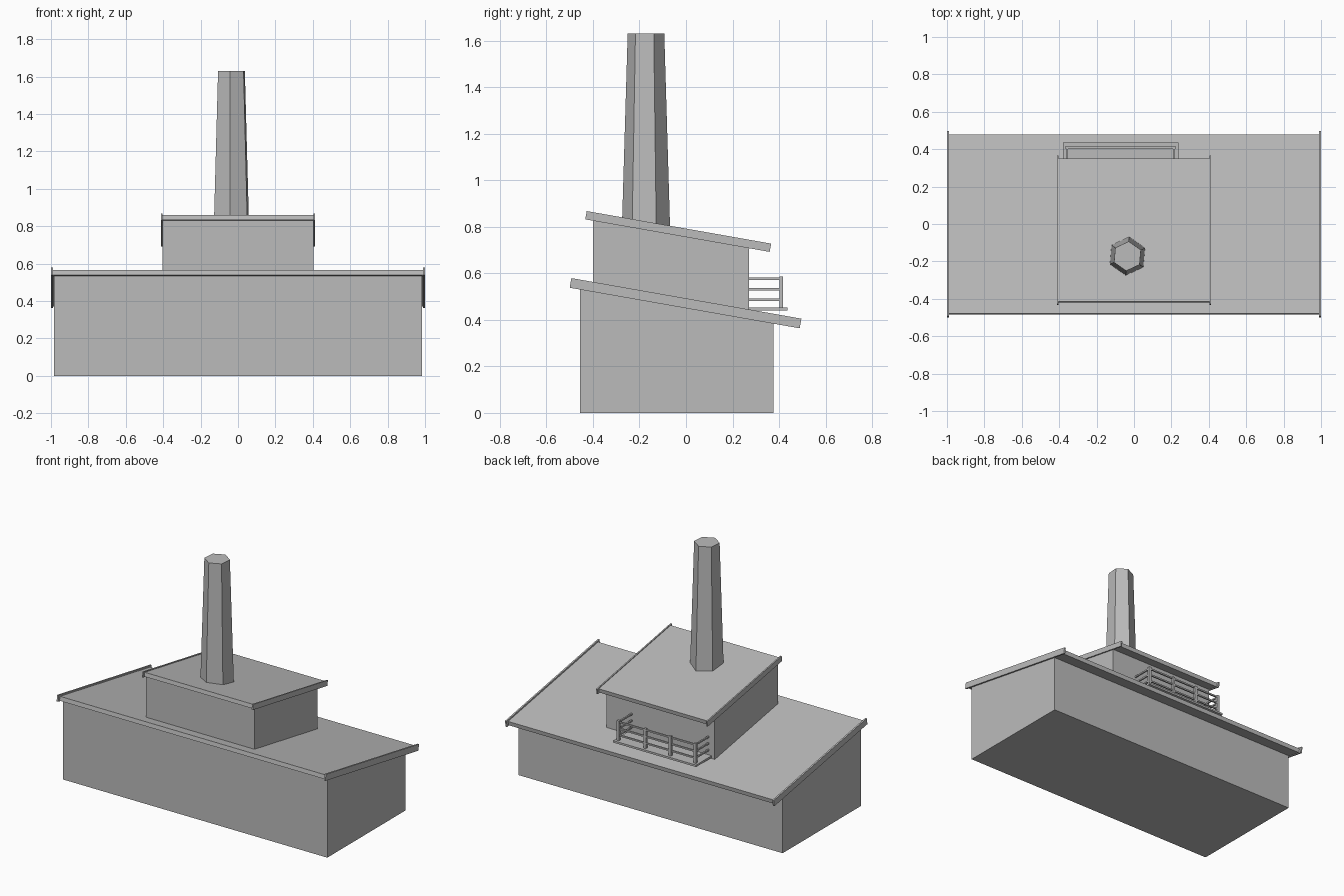
import bpy
import bmesh
from math import cos, sin, radians, tan

cube = bpy.data.objects.get("Cube")
if cube:
    bpy.data.objects.remove(cube, do_unlink=True)

SLOPE = tan(radians(10))

grey = bpy.data.materials.new("plain grey")
grey.use_nodes = True
colour = (0.5, 0.5, 0.5, 1)
grey.diffuse_color = colour
grey.node_tree.nodes["Principled BSDF"].inputs["Base Color"].default_value = colour


def finish(name, bm):
    bmesh.ops.recalc_face_normals(bm, faces=bm.faces)
    mesh = bpy.data.meshes.new(name)
    bm.to_mesh(mesh)
    bm.free()
    mesh.materials.append(grey)
    obj = bpy.data.objects.new(name, mesh)
    bpy.context.collection.objects.link(obj)
    return obj


def extrude_x(name, profile, x0, x1):
    """Prism with a (y, z) profile running from x0 to x1."""
    bm = bmesh.new()
    face = bm.faces.new([bm.verts.new((x0, y, z)) for y, z in profile])
    out = bmesh.ops.extrude_face_region(bm, geom=[face])
    moved = [v for v in out["geom"] if isinstance(v, bmesh.types.BMVert)]
    bmesh.ops.translate(bm, verts=moved, vec=(x1 - x0, 0, 0))
    return finish(name, bm)


def box(name, x0, x1, y0, y1, z0, z1):
    return extrude_x(name, [(y0, z0), (y1, z0), (y1, z1), (y0, z1)], x0, x1)


def slab(name, x0, x1, start, length, thick):
    """Board sloping down to the back, from its lower front corner."""
    a = radians(10)
    y, z = start
    dy, dz = length * cos(a), -length * sin(a)
    uy, uz = thick * sin(a), thick * cos(a)
    return extrude_x(name, [(y, z), (y + dy, z + dz),
                            (y + dy + uy, z + dz + uz), (y + uy, z + uz)], x0, x1)


def roof(prefix, half, edge, board_start, board_len, board_thick, inset, thick):
    """Sloped roof sheet with a barge board along each side."""
    y, z = board_start
    start = (y + inset, z - inset * SLOPE + 0.004)
    slab(prefix + "_roof", edge - half, half - edge, start,
         board_len - 2 * inset, thick)
    slab(prefix + "_barge_board_left", half - edge, half, board_start, board_len, board_thick)
    slab(prefix + "_barge_board_right", -half, edge - half, board_start, board_len, board_thick)


# Main hall with its sloping top
extrude_x("main_walls", [(-0.455, 0), (0.377, 0), (0.377, 0.392), (-0.455, 0.539)],
          -0.983, 0.983)
roof("main", 1.0, 0.011, (-0.5, 0.538), 1.004, 0.042, 0.016, 0.028)

# Upper storey standing on the main roof
extrude_x("upper_walls", [(-0.4, 0.54), (0.27, 0.422), (0.27, 0.716), (-0.4, 0.834)],
          -0.403, 0.403)
roof("upper", 0.413, 0.009, (-0.433, 0.832), 0.805, 0.036, 0.014, 0.027)

# Six-sided tapering chimney
bm = bmesh.new()
rings = []
for z, r in ((0.76, 0.105), (1.63, 0.079)):
    rings.append([bm.verts.new((-0.035 + r * cos(radians(25 + 60 * i)),
                                -0.172 + r * sin(radians(25 + 60 * i)), z))
                  for i in range(6)])
low, high = rings
for i in range(6):
    j = (i + 1) % 6
    bm.faces.new((low[i], low[j], high[j], high[i]))
bm.faces.new(high)
bm.faces.new(low)
finish("chimney", bm)

# Balcony floor, posts and rails behind the upper storey
box("balcony_floor", -0.38, 0.237, 0.265, 0.436, 0.441, 0.454)
posts = [-0.357, -0.172, 0.015, 0.214]
for n, x in enumerate(posts, 1):
    box(f"balcony_post_{n}", x - 0.009, x + 0.009, 0.402, 0.418, 0.454, 0.587)
for n, z in enumerate((0.487, 0.532, 0.576), 1):
    box(f"balcony_back_rail_{n}", posts[0], posts[-1], 0.405, 0.415, z - 0.005, z + 0.005)
    for side, x in (("right", posts[0]), ("left", posts[-1])):
        box(f"balcony_{side}_rail_{n}", x - 0.005, x + 0.005, 0.265, 0.41,
            z - 0.005, z + 0.005)
